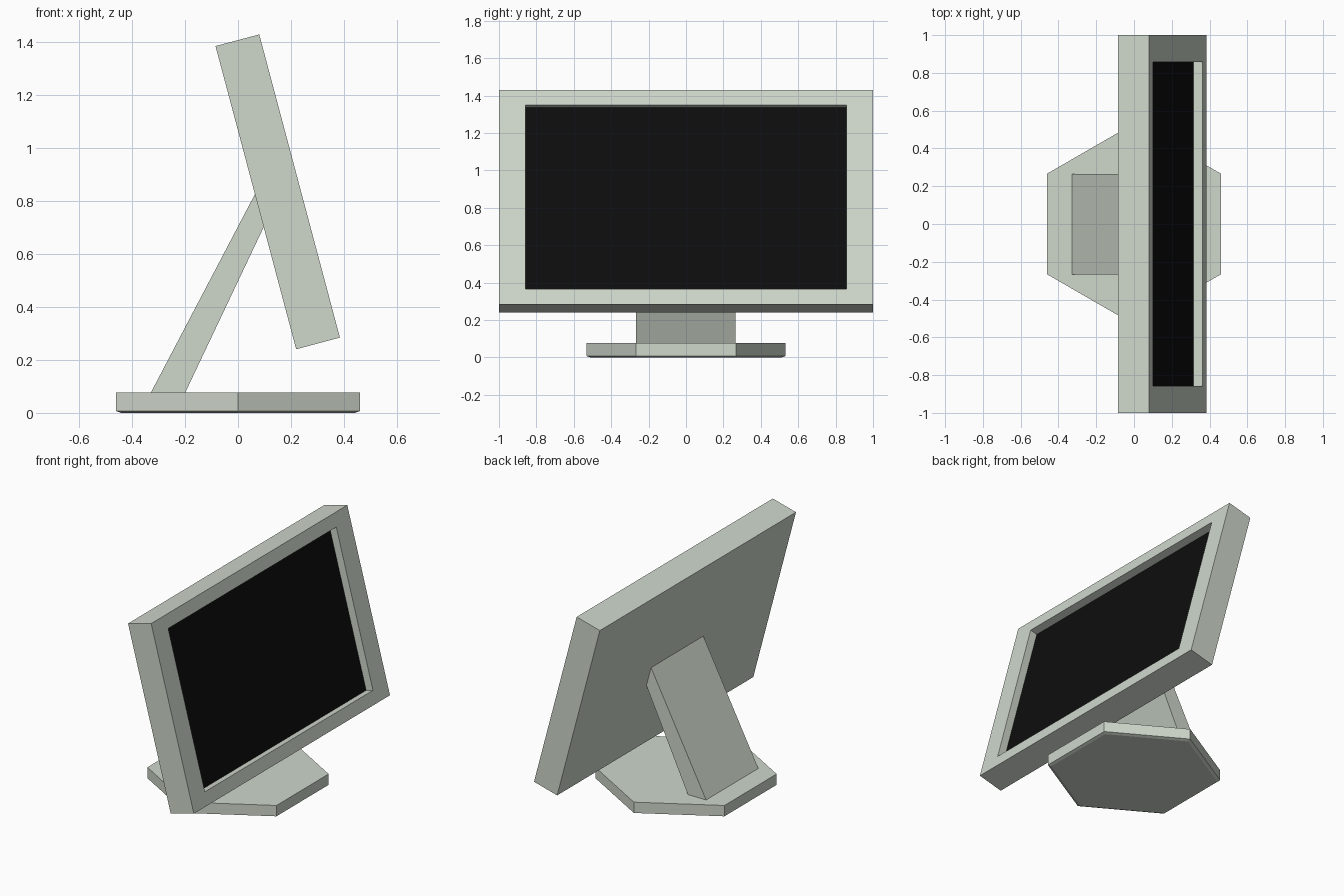
import bpy, bmesh, math
from mathutils import Vector

if "Cube" in bpy.data.objects:
    bpy.data.objects.remove(bpy.data.objects["Cube"])


def material(name, rgb):
    m = bpy.data.materials.new(name)
    m.diffuse_color = (*rgb, 1)
    m.use_nodes = True
    m.node_tree.nodes["Principled BSDF"].inputs["Base Color"].default_value = m.diffuse_color
    return m


CASE = material("pale grey green", (0.62, 0.68, 0.60))
BLACK = material("screen black", (0.004, 0.004, 0.004))


def loft(name, rings, mats, screen_cap=False):
    """Join equal-sized vertex rings into a closed solid, capped at both ends."""
    bm = bmesh.new()
    loops = [[bm.verts.new(p) for p in ring] for ring in rings]
    n = len(loops[0])
    for a, b in zip(loops, loops[1:]):
        for i in range(n):
            j = (i + 1) % n
            bm.faces.new((a[i], a[j], b[j], b[i]))
    bm.faces.new(loops[0][::-1])
    cap = bm.faces.new(loops[-1])
    if screen_cap:
        cap.material_index = 1
    bmesh.ops.recalc_face_normals(bm, faces=bm.faces)
    mesh = bpy.data.meshes.new(name)
    bm.to_mesh(mesh)
    bm.free()
    for m in mats:
        mesh.materials.append(m)
    ob = bpy.data.objects.new(name, mesh)
    bpy.context.collection.objects.link(ob)
    return ob


# Display: tilted slab facing +x, with a recessed black screen
tilt = math.radians(14.9)
normal = Vector((math.cos(tilt), 0, math.sin(tilt)))
up = Vector((-math.sin(tilt), 0, math.cos(tilt)))
centre = Vector((0.15, 0, 0.835))


def panel_ring(depth, half_w, half_h):
    return [centre + normal * depth + up * (half_h * sz) + Vector((0, half_w * sy, 0))
            for sy, sz in ((-1, -1), (1, -1), (1, 1), (-1, 1))]


loft("display", [panel_ring(-0.0855, 1.0, 0.5925),
                 panel_ring(0.0855, 1.0, 0.5925),
                 panel_ring(0.0855, 0.857, 0.509),
                 panel_ring(0.0355, 0.857, 0.509)], [CASE, BLACK], True)

# Neck: slanted tapering support behind the display
neck_profile = [(-0.33, 0.075), (-0.2, 0.075), (0.1, 0.708), (0.066, 0.83)]
loft("neck", [[(x, y, z) for x, z in neck_profile] for y in (-0.268, 0.265)], [CASE])


# Base: hexagonal plate with a very shallow foot below
def hexagon(r, z):
    return [(r * math.sin(k * math.pi / 3), r * math.cos(k * math.pi / 3), z)
            for k in range(6)]


loft("base", [hexagon(0.51, 0.0), hexagon(0.532, 0.007), hexagon(0.532, 0.077)], [CASE])
